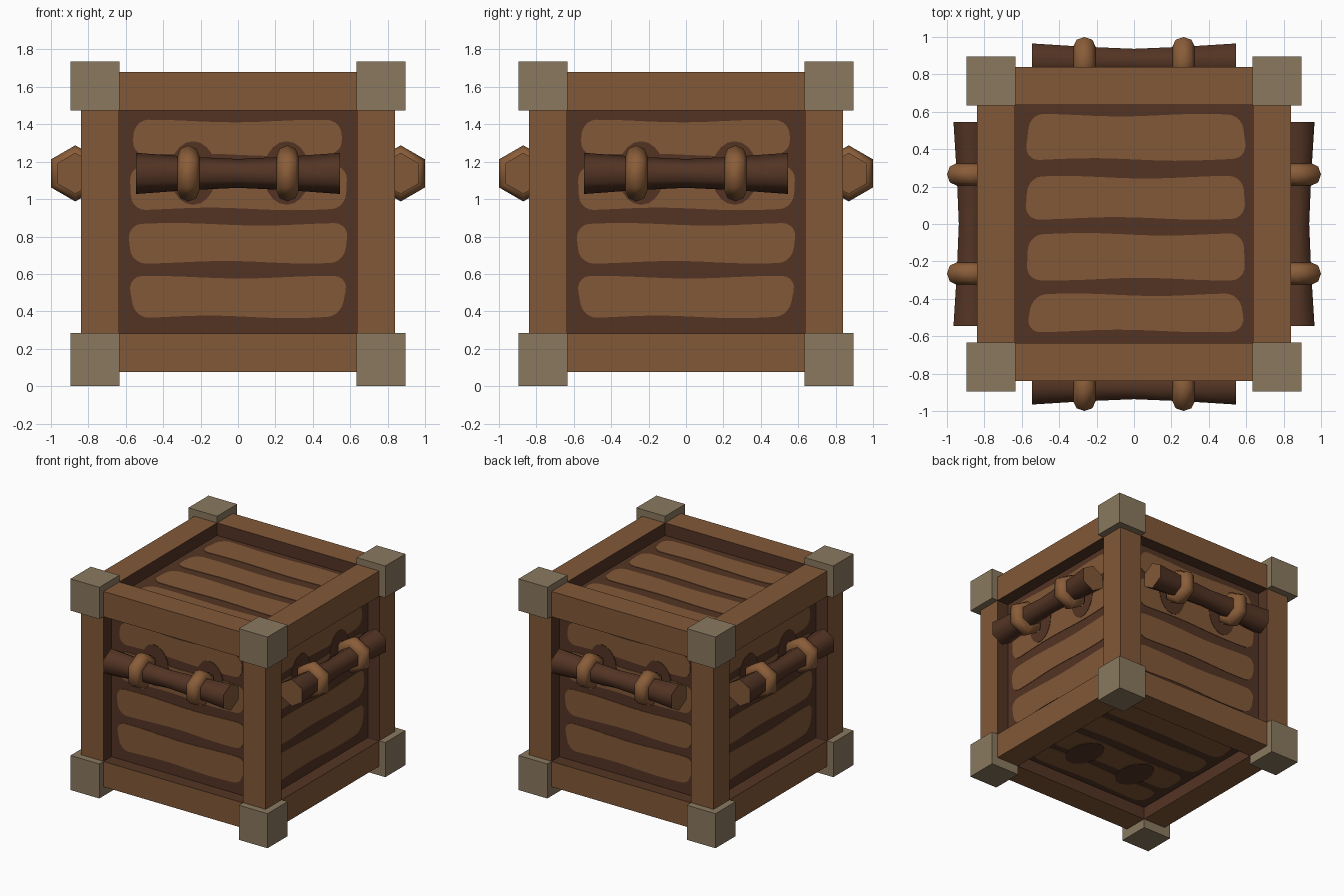
import bpy, bmesh, math
from mathutils import Vector, Matrix

if "Cube" in bpy.data.objects:
    bpy.data.objects.remove(bpy.data.objects["Cube"])


def mat(name, rgb):
    m = bpy.data.materials.new(name)
    lin = [((c / 255 + 0.055) / 1.055) ** 2.4 for c in rgb]
    m.diffuse_color = (*lin, 1)
    m.use_nodes = True
    m.node_tree.nodes["Principled BSDF"].inputs["Base Color"].default_value = m.diffuse_color
    return m


WOOD = mat("wood brown", (130, 88, 55))
DARK = mat("dark brown", (83, 52, 36))
METAL = mat("grey tan metal", (138, 121, 95))
RING = mat("ring brown", (138, 93, 57))

CZ, IN, OUT = 0.8775, 0.635, 0.84      # crate centre height, frame inner and outer
INZ, OUTZ = 0.595, 0.8025              # same along z, from the centre
PANEL, PANELZ = 0.735, 0.70            # recessed panel planes


def finish(name, bm, mats, matrix=Matrix(), smooth=False):
    bm.transform(matrix)
    bmesh.ops.recalc_face_normals(bm, faces=bm.faces)
    me = bpy.data.meshes.new(name)
    bm.to_mesh(me)
    bm.free()
    for m in mats:
        me.materials.append(m)
    for p in me.polygons:
        p.use_smooth = smooth and len(p.vertices) == 4
    ob = bpy.data.objects.new(name, me)
    bpy.context.collection.objects.link(ob)
    return ob


def box(name, lo, hi, mats, rule=None):
    bm = bmesh.new()
    bmesh.ops.create_cube(bm, size=1)
    lo, hi = Vector(lo), Vector(hi)
    for v in bm.verts:
        v.co = [lo[i] if v.co[i] < 0 else hi[i] for i in range(3)]
    bm.normal_update()
    if rule:
        for f in bm.faces:
            f.material_index = rule(f.normal)
    return finish(name, bm, mats)


def span(s, a, b):
    return (a, b) if s > 0 else (-b, -a)


# Dark recessed panels as one core
box("panel_core", (-PANEL, -PANEL, CZ - PANELZ), (PANEL, PANEL, CZ + PANELZ), [DARK])

# Frame beams along each axis, inward faces dark
for axis in range(3):
    p, q = [i for i in range(3) if i != axis]
    for s in (-1, 1):
        for t in (-1, 1):
            r = [None] * 3
            inner, outer = (IN, IN, INZ), (OUT, OUT, OUTZ)
            r[axis] = (-inner[axis], inner[axis])
            r[p] = span(s, inner[p], outer[p])
            r[q] = span(t, inner[q], outer[q])
            off = Vector((0, 0, CZ))
            box("frame_beam", Vector([k[0] for k in r]) + off, Vector([k[1] for k in r]) + off,
                [WOOD, DARK], lambda n: int(n[p] * s < -0.5 or n[q] * t < -0.5))

# Corner blocks
for s in (-1, 1):
    for t in (-1, 1):
        for z in ((0, 0.284), (1.474, 1.735)):
            x, y = span(s, IN - 0.001, 0.895), span(t, IN - 0.001, 0.895)
            box("corner_block", (x[0], y[0], z[0]), (x[1], y[1], z[1]), [METAL])


def face_frame(u, v, n, dist):
    """Local frame of a crate side: u right, v up, n outwards."""
    m = Matrix((u, v, n)).transposed().to_4x4()
    m.translation = Vector((0, 0, CZ)) + Vector(n) * dist
    return m


def plate(name, pts, thick, material, frame):
    bm = bmesh.new()
    f = bm.faces.new([bm.verts.new((u, v, 0)) for u, v in pts])
    ext = bmesh.ops.extrude_face_region(bm, geom=[f])
    for v in ext["geom"]:
        if isinstance(v, bmesh.types.BMVert):
            v.co.z += thick
    finish(name, bm, [material], frame)


def plank_outline(u0, u1, v0, v1, skew, phase):
    """Rounded board with slanted ends and gently wavy long edges."""
    r, pts = 0.075, []
    for cx, cy, a0 in ((u1 - r, v1 - r, 0), (u0 + r, v1 - r, 90),
                       (u0 + r, v0 + r, 180), (u1 - r, v0 + r, 270)):
        for i in range(6):
            a = math.radians(a0 + 18 * i)
            pts.append((cx + r * math.cos(a), cy + r * math.sin(a)))
        if a0 in (0, 180):
            for i in range(1, 10):
                k = i / 10 if a0 == 180 else 1 - i / 10
                pts.append((u0 + r + k * (u1 - u0 - 2 * r), cy + (r if a0 == 0 else -r)))
    mid, half = (v0 + v1) / 2, (v1 - v0) / 2
    return [(u * (1 + skew * (v - mid) / half), v + 0.007 * math.sin(7 * u + phase + 9 * v))
            for u, v in pts]


SIDE = [(-0.56, 0.555, 0.36, 0.54, -0.01, 0), (-0.575, 0.58, 0.07, 0.295, 0.01, 2),
        (-0.58, 0.58, -0.215, -0.012, 0.02, 4), (-0.57, 0.57, -0.507, -0.295, 0.035, 1)]
TOP = [(-0.57, 0.59, 0.345, 0.582, -0.025, 0), (-0.575, 0.59, 0.03, 0.25, -0.015, 2),
       (-0.57, 0.59, -0.295, -0.055, -0.01, 4), (-0.56, 0.58, -0.572, -0.378, -0.03, 1)]


def planks(frame, rows, stretch=1, spots=True):
    for row in rows:
        pts = [(u, v * stretch) for u, v in plank_outline(*row)]
        plate("plank", pts, 0.004, WOOD, frame)
    if spots:                          # dark worn patches around the rings
        for c in (-0.24, 0.26):
            pts = [(c + 0.125 * math.cos(a), (0.262 + 0.17 * math.sin(a)) * stretch)
                   for a in (math.tau * i / 20 for i in range(20))]
            plate("worn_patch", pts, 0.007, DARK, frame)


def lathe(name, profile, mats, frame, closed):
    """Six-sided lathe about the local u axis; open profiles get coloured caps."""
    bm = bmesh.new()
    rows = [[bm.verts.new((x, r * math.cos(math.tau * i / 6), r * math.sin(math.tau * i / 6)))
             for i in range(6)] for x, r in profile]
    n = len(rows)
    for j in range(n if closed else n - 1):
        a, b = rows[j], rows[(j + 1) % n]
        for i in range(6):
            k = (i + 1) % 6
            bm.faces.new((a[i], a[k], b[k], b[i]))
    if not closed:
        for row in (rows[0], rows[-1]):
            bm.faces.new(row).material_index = 1
    finish(name, bm, mats, frame, smooth=True)


BAR = [(-0.545, 0.11), (-0.27, 0.09), (0, 0.077), (0.27, 0.09), (0.545, 0.11)]

# Four sides: planks and a handle bar held by two rings
for k in range(4):
    rot = Matrix.Rotation(k * math.pi / 2, 3, "Z")
    u, v, n = rot @ Vector((1, 0, 0)), Vector((0, 0, 1)), rot @ Vector((0, -1, 0))
    planks(face_frame(u, v, n, PANEL), SIDE)
    hf = face_frame(u, v, n, 0.87) @ Matrix.Translation((0, 0.26, 0))
    lathe("handle_bar", BAR, [DARK, WOOD], hf, False)
    for c in (-0.265, 0.265):
        ring = [(c + 0.06 * math.cos(a), 0.09 + 0.06 * math.sin(a))
                for a in (math.tau * (i + 0.5) / 8 + math.pi / 8 for i in range(8))]
        lathe("handle_ring", ring, [RING], hf, True)

# Top and bottom planks
planks(face_frame((1, 0, 0), (0, 1, 0), (0, 0, 1), PANELZ), TOP, spots=False)
planks(face_frame((1, 0, 0), (0, -1, 0), (0, 0, -1), PANELZ), SIDE, 1.07)
